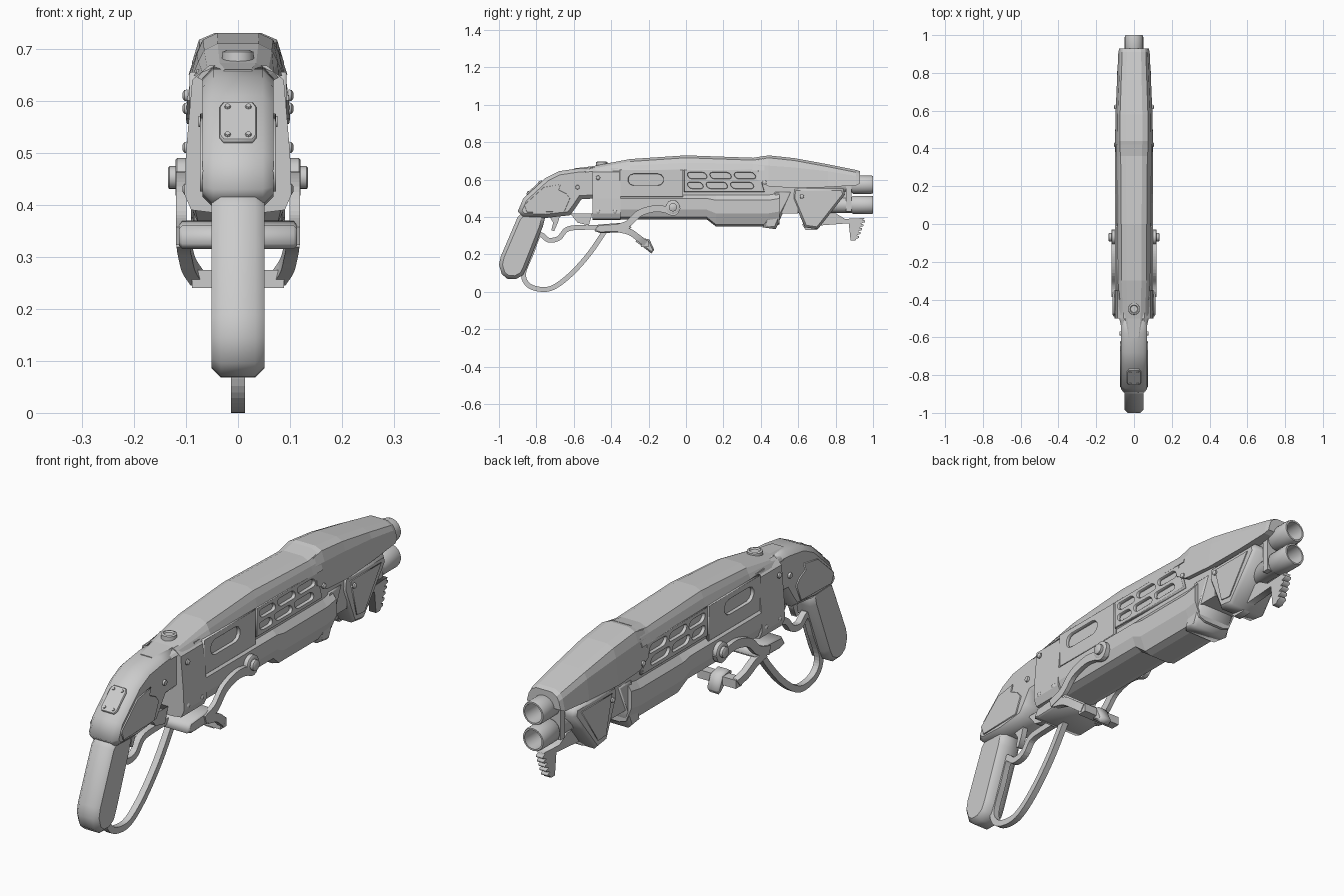
import bpy, bmesh, math
from mathutils import Matrix, Vector

cube = bpy.data.objects.get("Cube")
if cube:
    bpy.data.objects.remove(cube)

grey = bpy.data.materials.new("plain_grey")
grey.use_nodes = True
grey.diffuse_color = (.6, .6, .6, 1)
grey.node_tree.nodes["Principled BSDF"].inputs["Base Color"].default_value = (.6, .6, .6, 1)

SIDE = Matrix(((0, 0, 1, 0), (1, 0, 0, 0), (0, 1, 0, 0), (0, 0, 0, 1)))
SIDES = (("left", 1), ("right", -1))


def add(name, bm, smooth=False):
    bmesh.ops.recalc_face_normals(bm, faces=bm.faces)
    mesh = bpy.data.meshes.new(name)
    bm.to_mesh(mesh)
    bm.free()
    mesh.materials.append(grey)
    ob = bpy.data.objects.new(name, mesh)
    bpy.context.collection.objects.link(ob)
    if smooth:
        bpy.ops.object.select_all(action='DESELECT')
        ob.select_set(True)
        bpy.context.view_layer.objects.active = ob
        bpy.ops.object.shade_smooth_by_angle(angle=math.radians(40))
    return ob


def plate(name, outlines, half, x=0, bevel=0):
    """Side profile (y, z) with optional holes, thickened along x."""
    curve = bpy.data.curves.new(name, 'CURVE')
    curve.dimensions, curve.fill_mode = '2D', 'BOTH'
    curve.extrude, curve.bevel_depth = half - bevel, bevel
    curve.bevel_resolution, curve.offset = 0, -bevel
    for pts in outlines:
        spline = curve.splines.new('POLY')
        spline.points.add(len(pts) - 1)
        for p, (y, z) in zip(spline.points, pts):
            p.co = (y, z, 0, 1)
        spline.use_cyclic_u = True
    temp = bpy.data.objects.new(name, curve)
    bpy.context.collection.objects.link(temp)
    bpy.context.view_layer.update()
    mesh = bpy.data.meshes.new_from_object(temp.evaluated_get(bpy.context.evaluated_depsgraph_get()))
    bm = bmesh.new()
    bm.from_mesh(mesh)
    bpy.data.objects.remove(temp)
    bmesh.ops.remove_doubles(bm, verts=bm.verts, dist=.0001)
    bm.transform(Matrix.Translation((x, 0, 0)) @ SIDE)
    return add(name, bm)


def skin(name, rings, caps=True, closed=False, smooth=False):
    """Bridge matching rings of points."""
    bm = bmesh.new()
    rows = [[bm.verts.new(p) for p in ring] for ring in rings]
    n = len(rows[0])
    for a, b in zip(rows, rows[1:] + rows[:1] if closed else rows[1:]):
        for i in range(n):
            j = (i + 1) % n
            bm.faces.new((a[i], a[j], b[j], b[i]))
    if caps and not closed:
        bm.faces.new(rows[0])
        bm.faces.new(rows[-1])
    return add(name, bm, smooth)


def loft(name, stations):
    """Stations of (y, half section from bottom to top), mirrored in x."""
    return skin(name, [[(x, y, z) for x, z in half] + [(-x, y, z) for x, z in reversed(half)]
                       for y, half in stations])


def spin(name, rings, centre, axis='Y', n=24, closed=False):
    """Lathe of (distance along axis, radius) rings."""
    c, out = Vector(centre), []
    for d, r in rings:
        ring = []
        for i in range(n):
            a = math.tau * i / n
            u, v = r * math.cos(a), r * math.sin(a)
            ring.append(c + Vector({'X': (d, u, v), 'Y': (u, d, v), 'Z': (u, v, d)}[axis]))
        out.append(ring)
    return skin(name, out, closed=closed, smooth=True)


def box(name, xs, ys, zs):
    return skin(name, [[(xs[0], y, zs[0]), (xs[1], y, zs[0]), (xs[1], y, zs[1]), (xs[0], y, zs[1])]
                       for y in ys])


def ribbon(name, pts, h, t, steps=5):
    """Smooth strap through 3D points; h across the path, t along x."""
    p = [Vector(q) for q in pts]
    p = [2 * p[0] - p[1]] + p + [2 * p[-1] - p[-2]]
    path = []
    for a, b, c, d in zip(p, p[1:], p[2:], p[3:]):
        for k in range(steps):
            s = k / steps
            path.append(.5 * (2 * b + (c - a) * s + (2 * a - 5 * b + 4 * c - d) * s ** 2
                              + (3 * b - a - 3 * c + d) * s ** 3))
    path.append(p[-2])
    rings = []
    for i, q in enumerate(path):
        d = path[min(i + 1, len(path) - 1)] - path[max(i - 1, 0)]
        up = Vector((0, -d.z, d.y)).normalized() * h
        side = Vector((t, 0, 0))
        rings.append([q + up + side, q + up - side, q - up - side, q - up + side])
    return skin(name, rings)


def slot(y0, y1, z0, z1, lean=0):
    """Rounded slot outline, sheared by lean."""
    r, pts = (z1 - z0) / 2, []
    for k in range(12):
        a = math.pi * (k if k < 6 else k - 1) / 5 - math.pi / 2
        z = r * math.sin(a)
        pts.append(((y1 - r if k < 6 else y0 + r) + r * math.cos(a) + lean * z, z0 + r + z))
    return pts


# Top cover, in a long rear part and a deeper front part
def hood(y, base, shoulder, top, w):
    return y, [(w, base), (.88 * w, shoulder), (.75 * w, top - .013), (.45 * w, top)]

loft("top_cover", [hood(-.6, .63, .64, .66, .055), hood(-.5, .645, .655, .672, .078),
                   hood(-.3, .65, .675, .71, .087), hood(0, .65, .69, .73, .09),
                   hood(.36, .65, .685, .717, .094), hood(.42, .65, .685, .727, .095)])
loft("front_cover", [hood(.38, .6, .675, .717, .098), hood(.44, .565, .675, .73, .1),
                     hood(.58, .555, .665, .715, .098), hood(.76, .56, .645, .682, .09),
                     hood(.91, .57, .62, .652, .083), hood(.93, .58, .615, .645, .078)])

# Receiver
band = [(.05, .385), (.09, .39), (.103, .42), (.1, .5), (.088, .64), (.055, .668)]
loft("receiver_band", [(-.5, band), (-.35, band)])
box("receiver_core", (-.08, .08), (-.4, .6), (.42, .66))
frame = [(-.355, .508), (-.015, .508), (-.015, .655), (-.355, .655)]
vent = [(-.01, .535), (.42, .535), (.385, .655), (-.01, .655)]
vent_slots = [slot(.01, .11, .605, .638, -.4), slot(.13, .24, .605, .638, -.4),
              slot(.26, .37, .605, .638, -.4), slot(.01, .09, .553, .586, -.4),
              slot(.11, .22, .553, .586, -.4), slot(.24, .36, .553, .586, -.4)]
for side, s in SIDES:
    plate(side + "_receiver_plate", [frame, slot(-.31, -.12, .57, .63)], .008, s * .085, .002)
    plate(side + "_vent_plate", [vent] + vent_slots, .008, s * .085, .002)
    for y, z in ((-.47, .43), (-.38, .43), (-.47, .61), (.42, .585), (.62, .51)):
        spin(side + "_rivet", [(0, .012), (s * .006, .011), (s * .01, .005)], (s * .097, y, z), 'X', 10)

# Forend under the barrel
slim = [(.055, .388), (.085, .4), (.1, .44), (.1, .5), (.08, .518)]
deep = [(.045, .35), (.075, .36), (.1, .42), (.1, .49), (.08, .518)]
loft("forend", [(-.36, slim), (.11, slim), (.16, deep), (.44, deep), (.5, [(x, z + .01) for x, z in deep])])
plate("forend_foot", [[(.41, .345), (.48, .335), (.495, .37), (.57, .54), (.47, .54), (.44, .44)]], .085, 0, .012)

# Barrels
for name, z, start in (("upper_barrel", .573, .4), ("lower_barrel", .465, .4)):
    spin(name, [(start, .042), (.885, .042), (.895, .049), (.99, .049), (1, .046),
                (1, .039), (.75, .037), (.75, .001), (start, .001)], (0, 0, z), closed=True)
box("barrel_clamp", (-.045, .045), (.855, .885), (.43, .59))
box("barrel_spacer", (-.02, .02), (.5, .86), (.46, .58))

# Front wedge and toothed hook
plate("front_wedge", [[(.575, .555), (.84, .555), (.85, .52), (.705, .335), (.635, .345), (.57, .5)]], .086, 0, .012)
for side, s in SIDES:
    plate(side + "_wedge_plate", [[(.61, .53), (.81, .53), (.7, .37), (.65, .375)]], .004, s * .086)
teeth = []
for k in range(5):
    y, z = .912 + .008 * k, .285 + .021 * k
    teeth += [(y, z), (y + .014, z + .004), (y + .014, z + .013), (y, z + .016)]
plate("toothed_hook", [[(.62, .36), (.64, .33), (.7, .33), (.715, .355), (.87, .367), (.88, .275), (.905, .275)]
                       + teeth + [(.955, .395), (.85, .39), (.8, .42), (.7, .42)]], .016)

# Rear frame and grip
plate("rear_frame", [[(-.9, .43), (-.87, .5), (-.75, .61), (-.68, .645), (-.58, .66), (-.48, .667), (-.48, .5),
                      (-.56, .495), (-.59, .45), (-.62, .41), (-.75, .395), (-.87, .4)]], .068, 0, .02)
for side, s in SIDES:
    plate(side + "_frame_plate", [[(-.865, .465), (-.76, .56), (-.67, .575), (-.68, .545), (-.64, .525),
                                   (-.62, .5), (-.65, .43), (-.85, .425)]], .004, s * .069, .001)
    spin(side + "_frame_screw", [(0, .012), (s * .008, .01)], (s * .068, -.58, .56), 'X', 12)
grip = [(-.87, .43), (-.745, .43), (-.765, .35), (-.852, .13), (-.872, .09), (-.91, .068), (-.955, .07),
        (-.985, .095), (-1, .145), (-.99, .19), (-.9, .4)]
plate("grip", [grip], .051, 0, .018)
rear_plate = plate("rear_cover_plate", [[(-.055, -.028), (-.04, -.036), (.04, -.036), (.055, -.028),
                                         (.055, .028), (.04, .036), (-.04, .036), (-.055, .028)]], .006, 0, .002)
tilt = math.radians(42)
slope = Matrix.Translation((0, -.81, .557)) @ Matrix.Rotation(tilt, 4, 'X')
rear_plate.data.transform(slope @ Matrix.Rotation(math.pi / 2, 4, 'Y'))
for x in (-.02, .02):
    for y in (-.04, .04):
        stud = spin("cover_stud", [(.004, .007), (.01, .005)], (x, y, 0), 'Z', 8)
        stud.data.transform(slope)
spin("top_button", [(.65, .032), (.694, .03), (.697, .022), (.691, .018)], (0, -.45, 0), 'Z', 16)

# Trigger, guard and lever loop
plate("trigger", [[(-.74, .42), (-.67, .42), (-.685, .37), (-.705, .325), (-.72, .33), (-.71, .37)]], .012)
plate("trigger_stop", [[(-.62, .42), (-.5, .42), (-.52, .355), (-.58, .37)]], .03)
ribbon("lever_loop", [(0, y, z) for y, z in (
    (-.4, .345), (-.55, .345), (-.635, .335), (-.68, .287), (-.735, .277), (-.785, .305), (-.825, .21),
    (-.868, .1), (-.845, .038), (-.78, .014), (-.71, .024), (-.62, .09), (-.52, .2), (-.43, .33))], .013, .013)

# Lever hub, side arms and forward fork
plate("lever_hub", [[(-.49, .325), (-.46, .315), (-.33, .318), (-.29, .345), (-.33, .37), (-.47, .36)]], .113, 0, .006)
for side, s in SIDES:
    ribbon(side + "_lever_arm", [(s * .109, y, z) for y, z in (
        (-.38, .34), (-.31, .365), (-.25, .42), (-.17, .445), (-.11, .44), (-.065, .425), (-.045, .455))], .018, .01)
    spin(side + "_pivot", [(.09, .038), (.117, .038), (.12, .034), (.12, .022), (.132, .022), (.135, .018)]
         if s > 0 else [(-.09, .038), (-.117, .038), (-.12, .034), (-.12, .022), (-.132, .022), (-.135, .018)],
         (0, -.07, .452), 'X', 16)
    ribbon(side + "_fork", [(s * x, y, z) for x, y, z in (
        (.105, -.36, .335), (.103, -.3, .32), (.095, -.25, .285), (.078, -.215, .258))], .017, .013)
box("fork_bar", (-.088, .088), (-.24, -.2), (.24, .275))
plate("fork_spur", [[(-.27, .27), (-.24, .29), (-.195, .28), (-.17, .225), (-.185, .205), (-.21, .225)]], .028, 0, .008)
